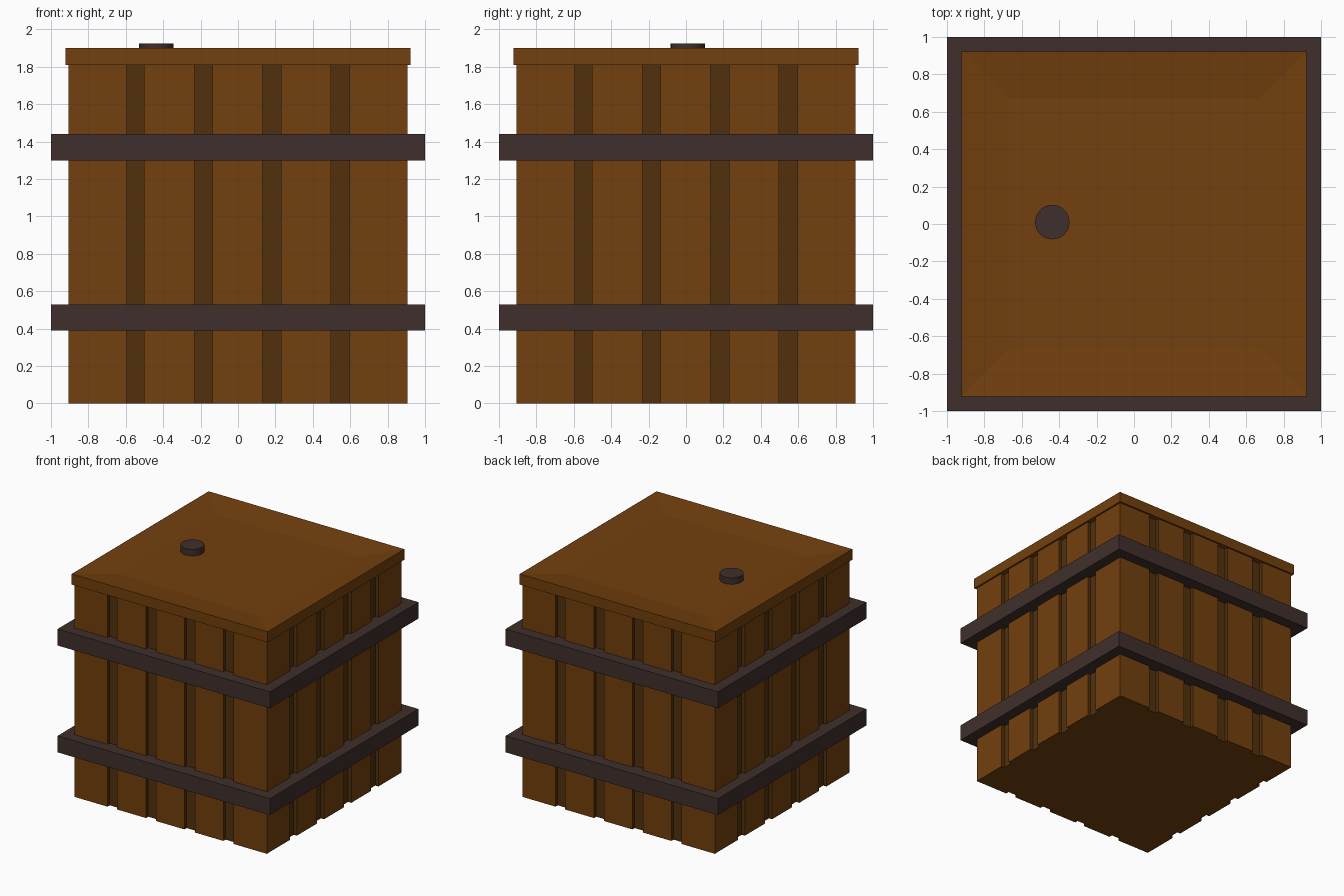
import bpy, bmesh, math
from mathutils import Vector, Matrix

if "Cube" in bpy.data.objects:
    bpy.data.objects.remove(bpy.data.objects["Cube"])


def material(name, rgb):
    m = bpy.data.materials.new(name)
    m.diffuse_color = (*rgb, 1)
    m.use_nodes = True
    m.node_tree.nodes["Principled BSDF"].inputs["Base Color"].default_value = m.diffuse_color
    return m


WOOD = material("wood", (0.17, 0.05, 0.004))
DARK = material("dark_wood", (0.085, 0.03, 0.004))
IRON = material("iron", (0.05, 0.028, 0.025))


def finish(name, bm, *mats):
    bmesh.ops.recalc_face_normals(bm, faces=bm.faces)
    me = bpy.data.meshes.new(name)
    bm.to_mesh(me)
    bm.free()
    for m in mats:
        me.materials.append(m)
    ob = bpy.data.objects.new(name, me)
    bpy.context.collection.objects.link(ob)
    return ob


def slab(bm, half, z0, z1):
    mat = Matrix.Translation((0, 0, (z0 + z1) / 2)) @ Matrix.Diagonal((2 * half, 2 * half, z1 - z0, 1))
    return bmesh.ops.create_cube(bm, size=1, matrix=mat)["verts"]


# Planked body: square outline with four grooves per side, extruded upward
R, DEPTH, TOP = 0.907, 0.03, 1.81
GROOVES = [(-0.595, -0.503), (-0.232, -0.137), (0.13, 0.23), (0.497, 0.595)]
side = [(-R, -R)]
for a, b in GROOVES:
    side += [(a, -R), (a, -R + DEPTH), (b, -R + DEPTH), (b, -R)]

bm = bmesh.new()
outline = []
for k in range(4):
    rot = Matrix.Rotation(k * math.pi / 2, 3, "Z")
    # keep the groove spacing the same left to right on every face
    outline += [bm.verts.new(rot @ Vector((x, y, 0))) for x, y in side]
base = bm.faces.new(outline)
ext = bmesh.ops.extrude_face_region(bm, geom=[base], use_keep_orig=True)
bmesh.ops.translate(bm, vec=(0, 0, TOP),
                    verts=[g for g in ext["geom"] if isinstance(g, bmesh.types.BMVert)])
for f in bm.faces:
    c = f.calc_center_median()
    if abs(f.normal.z) < 0.5 and max(abs(c.x), abs(c.y)) < R - 0.001:
        f.material_index = 1
finish("planked_body", bm, WOOD, DARK)

# Lid with a shallow dished top
bm = bmesh.new()
slab(bm, 0.922, TOP, 1.9)
bm.faces.ensure_lookup_table()
top = max(bm.faces, key=lambda f: f.calc_center_median().z)
bmesh.ops.inset_individual(bm, faces=[top], thickness=0.36)
for v in top.verts:
    v.co.z = 1.87
finish("lid", bm, WOOD)

# Iron bands
for name, z0, z1 in (("lower_band", 0.39, 0.53), ("upper_band", 1.30, 1.44)):
    bm = bmesh.new()
    slab(bm, 1.0, z0, z1)
    finish(name, bm, IRON)

# Bung set into the lid
bm = bmesh.new()
bmesh.ops.create_cone(bm, cap_ends=True, segments=32, radius1=0.092, radius2=0.092, depth=0.065,
                      matrix=Matrix.Translation((-0.437, 0.01, 1.8925)))
bung = finish("bung", bm, IRON)
bpy.context.view_layer.objects.active = bung
bung.select_set(True)
bpy.ops.object.shade_smooth_by_angle(angle=math.radians(40))
